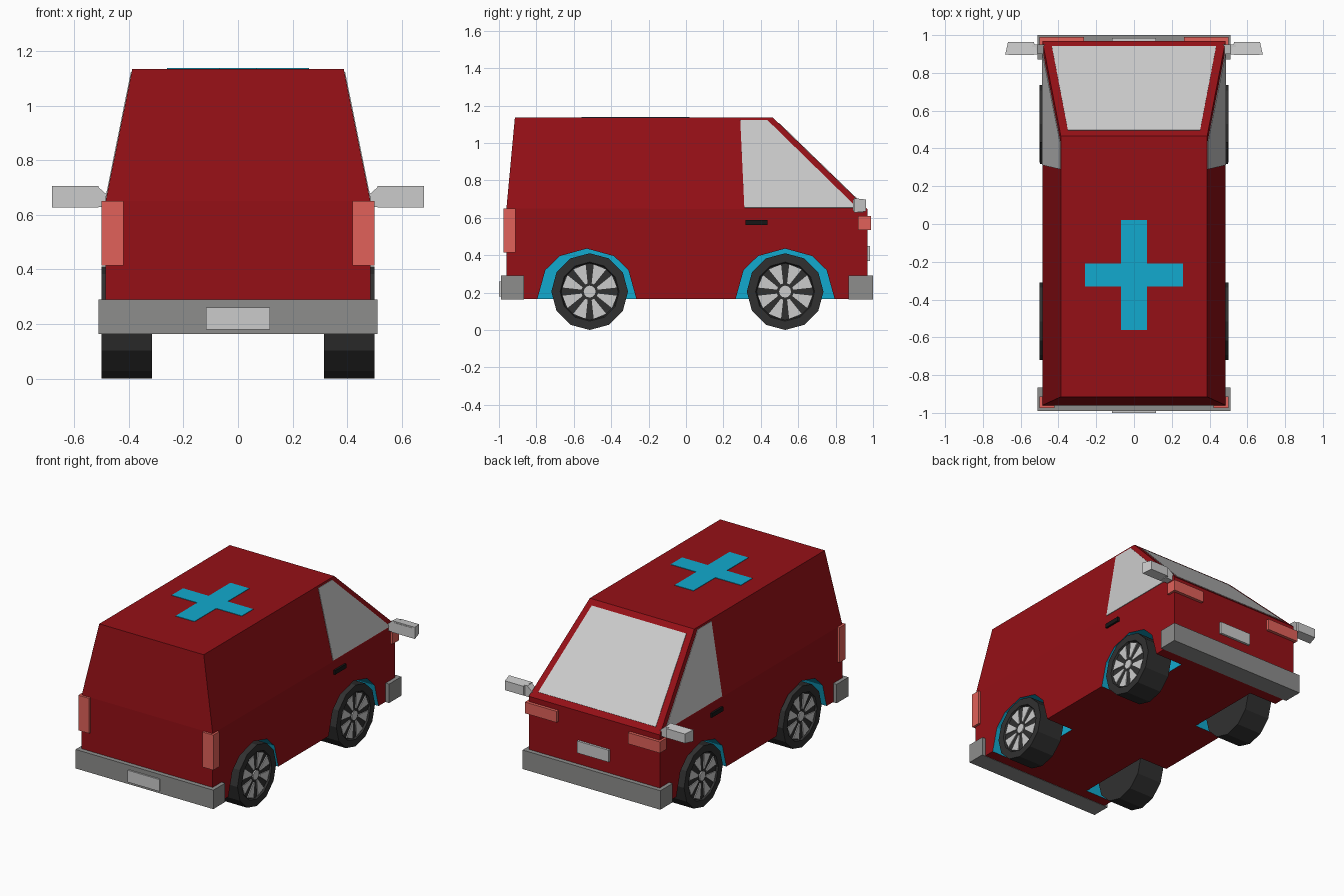
import bpy, bmesh
from math import sin, cos, pi, radians
from mathutils import Vector

if "Cube" in bpy.data.objects:
    bpy.data.objects.remove(bpy.data.objects["Cube"])


def material(name, rgb):
    m = bpy.data.materials.new(name)
    m.diffuse_color = (*rgb, 1)
    m.use_nodes = True
    m.node_tree.nodes["Principled BSDF"].inputs["Base Color"].default_value = m.diffuse_color
    return m


RED = material("red_paint", (0.30, 0.005, 0.008))
CYAN = material("cyan_paint", (0.006, 0.40, 0.62))
LAMP = material("lamp_red", (0.75, 0.12, 0.10))
DARK = material("rubber", (0.03, 0.03, 0.03))
BLACK = material("black_plastic", (0.008, 0.008, 0.008))
GREY = material("bumper_grey", (0.27, 0.27, 0.265))


def make(name, bm, mats=(), mirror=False):
    bmesh.ops.recalc_face_normals(bm, faces=bm.faces)
    me = bpy.data.meshes.new(name)
    bm.to_mesh(me)
    bm.free()
    ob = bpy.data.objects.new(name, me)
    bpy.context.collection.objects.link(ob)
    for m in mats:
        me.materials.append(m)
    if mirror:
        ob.modifiers.new("mirror", "MIRROR").use_mirror_merge = False
    return ob


def loft(bm, rings):
    """Skin a stack of equal-length rings and cap both ends."""
    vs = [[bm.verts.new(p) for p in r] for r in rings]
    n = len(vs[0])
    for a, b in zip(vs, vs[1:]):
        for i in range(n):
            j = (i + 1) % n
            bm.faces.new((a[i], a[j], b[j], b[i]))
    bm.faces.new(vs[0])
    bm.faces.new(vs[-1])


def prism(name, pts, vec, mats=(), mirror=False):
    bm = bmesh.new()
    loft(bm, [pts, [Vector(p) + Vector(vec) for p in pts]])
    return make(name, bm, mats, mirror)


def box(name, x, y, z, mats=(), mirror=False):
    pts = [(x[0], y[0], z[0]), (x[1], y[0], z[0]), (x[1], y[1], z[0]), (x[0], y[1], z[0])]
    return prism(name, pts, (0, 0, z[1] - z[0]), mats, mirror)


# Body shell: floor, beltline and roof rings
bm = bmesh.new()
loft(bm, [[(-w, a, z), (w, a, z), (w, b, zf), (-w, b, zf)] for w, a, b, z, zf in (
    (0.485, -0.96, 0.97, 0.165, 0.165),
    (0.485, -0.96, 0.97, 0.65, 0.645),
    (0.387, -0.915, 0.465, 1.135, 1.135))])
body = make("van_body", bm, [RED, CYAN])

# Wheel arches cut into the body, with cyan inner faces
half = [(0.265, 0.10), (0.265, 0.165), (0.222, 0.32), (0.145, 0.395)]
arch = half + [(0, 0.435)] + [(-y, z) for y, z in reversed(half)]
cutters = []
for yc in (-0.53, 0.53):
    for x0, x1 in ((0.28, 0.6), (-0.6, -0.28)):
        c = prism("arch_cutter", [(x0, yc + y, z) for y, z in arch], (x1 - x0, 0, 0), [RED, CYAN])
        c.hide_render = True
        for p in c.data.polygons:
            p.material_index = 1
        mod = body.modifiers.new("arch", "BOOLEAN")
        mod.operation, mod.solver, mod.object = "DIFFERENCE", "EXACT", c
        cutters.append(c)
bpy.context.view_layer.update()
cut = bpy.data.meshes.new_from_object(body.evaluated_get(bpy.context.evaluated_depsgraph_get()))
body.modifiers.clear()
body.data = cut
for c in cutters:
    bpy.data.objects.remove(c)


# Wheels: twelve-sided tyre with recessed face, spokes and hub
def ring(x, r, yc, n=12):
    return [(x, yc + r * cos(2 * pi * i / n), 0.205 + r * sin(2 * pi * i / n)) for i in range(n)]


for label, yc in (("rear", -0.515), ("front", 0.53)):
    bm = bmesh.new()
    loft(bm, [ring(x, r, yc) for x, r in ((0.315, 0.205), (0.50, 0.205), (0.50, 0.158), (0.488, 0.152))])
    make(label + "_tyre", bm, [DARK], True)
    bm = bmesh.new()
    loft(bm, [ring(0.486, 0.032, yc), ring(0.495, 0.032, yc)])
    for k in range(8):
        quad = []
        for r, d in ((0.045, -9), (0.147, -14), (0.147, 14), (0.045, 9)):
            t = radians(45 * k + 22.5 + d)
            quad.append(Vector((0.486, yc + r * cos(t), 0.205 + r * sin(t))))
        loft(bm, [quad, [p + Vector((0.008, 0, 0)) for p in quad]])
    make(label + "_wheel_spokes", bm, (), True)

# Bumpers and number plates
box("rear_bumper", (-0.51, 0.51), (-0.99, -0.865), (0.163, 0.29), [GREY])
box("front_bumper", (-0.51, 0.51), (0.87, 1.0), (0.163, 0.29), [GREY])
box("rear_plate", (-0.117, 0.117), (-1.0, -0.98), (0.18, 0.26))
box("front_plate", (-0.117, 0.117), (0.96, 0.985), (0.37, 0.45))

# Lamps and door handles
box("tail_lamp", (0.42, 0.50), (-0.975, -0.912), (0.415, 0.65), [LAMP], True)
box("head_lamp", (0.265, 0.50), (0.92, 0.99), (0.535, 0.61), [LAMP], True)
box("door_handle", (0.47, 0.498), (0.317, 0.435), (0.56, 0.588), [BLACK], True)

# Windscreen on the front slope
slope = Vector((0, 0.49, 0.505)).normalized()


def on_slope(x, y):
    return Vector((x, y, 1.135 - (y - 0.465) * 0.49 / 0.505)) - slope * 0.006


prism("windscreen", [on_slope(x, y) for x, y in
      ((-0.435, 0.94), (0.435, 0.94), (0.35, 0.495), (-0.35, 0.495))], slope * 0.009)

# Side windows on the leaning upper side
side = Vector((0.485, 0, 0.098)).normalized()
prism("side_window", [Vector((0.485 - (z - 0.65) * 0.098 / 0.485, y, z)) - side * 0.006 for y, z in
      ((0.29, 1.122), (0.435, 1.122), (0.915, 0.653), (0.312, 0.653))], side * 0.009, (), True)

# Door mirrors: tapered head, glass and arm
bm = bmesh.new()
loft(bm, [[(a, y, z0), (b, y, z0), (b, y, z1), (a, y, z1)] for a, b, y, z0, z1 in (
    (0.51, 0.682, 0.897, 0.627, 0.705), (0.53, 0.667, 0.963, 0.635, 0.697))])
make("mirror_head", bm, (), True)
box("mirror_glass", (0.53, 0.665), (0.894, 0.90), (0.635, 0.697), (), True)
prism("mirror_arm", [(0.47, 0.90, 0.628), (0.54, 0.90, 0.628), (0.54, 0.90, 0.70),
      (0.51, 0.90, 0.70), (0.47, 0.90, 0.665)], (0, 0.05, 0), (), True)

# Roof cross as a single plate
q = [(0.07, 0.29), (0.07, 0.06), (0.26, 0.06)]
quarter = q + [(x, -y) for x, y in reversed(q)]
cross = quarter + [(-x, -y) for x, y in quarter]
prism("roof_cross", [(x, y - 0.27, 1.13) for x, y in cross], (0, 0, 0.008), [CYAN])
